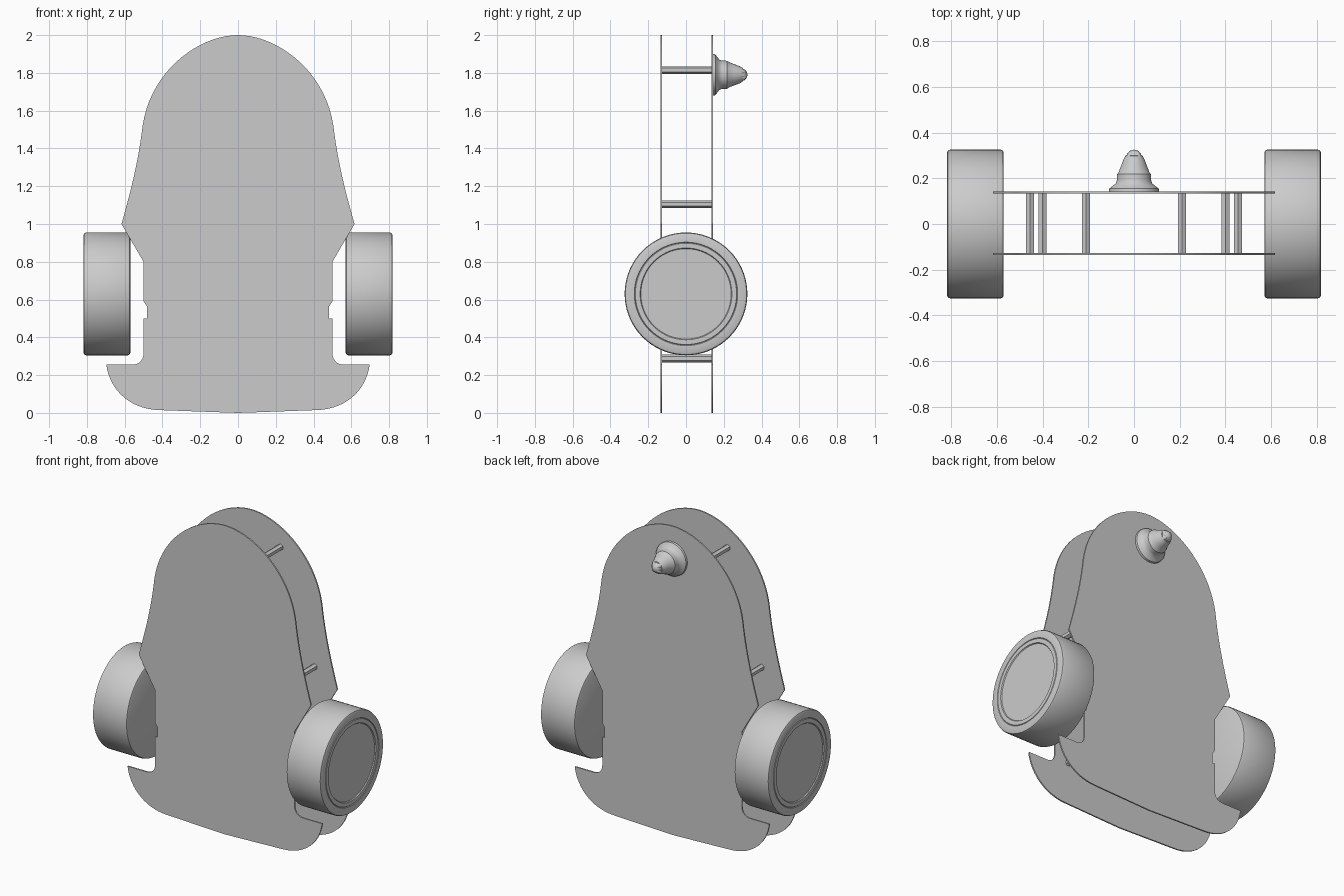
import bpy, bmesh, math
from mathutils import Vector, Matrix
from mathutils.geometry import interpolate_bezier

cube = bpy.data.objects.get("Cube")
if cube:
    bpy.data.objects.remove(cube, do_unlink=True)

grey = bpy.data.materials.new("plain_grey")
grey.use_nodes = True
grey.diffuse_color = (0.6, 0.6, 0.6, 1)
grey.node_tree.nodes["Principled BSDF"].inputs["Base Color"].default_value = (0.6, 0.6, 0.6, 1)


def finish(name, bm, smooth=True):
    bmesh.ops.recalc_face_normals(bm, faces=bm.faces)
    mesh = bpy.data.meshes.new(name)
    bm.to_mesh(mesh)
    bm.free()
    obj = bpy.data.objects.new(name, mesh)
    bpy.context.collection.objects.link(obj)
    mesh.materials.append(grey)
    if smooth:
        bpy.ops.object.select_all(action='DESELECT')
        obj.select_set(True)
        bpy.context.view_layer.objects.active = obj
        bpy.ops.object.shade_smooth_by_angle(angle=math.radians(35))
    return obj


def bezier(a, b, c, d, n=20):
    pts = interpolate_bezier(*[Vector((x, z, 0)) for x, z in (a, b, c, d)], n)
    return [(p.x, p.y) for p in pts]


def lathe(name, profile, axis, location, segments):
    """Spin (distance along axis, radius) points around the given axis."""
    bm = bmesh.new()
    verts = [bm.verts.new((r, 0, h)) for h, r in profile]
    for a, b in zip(verts, verts[1:]):
        bm.edges.new((a, b))
    bmesh.ops.spin(bm, geom=bm.verts[:] + bm.edges[:], cent=(0, 0, 0), axis=(0, 0, 1),
                   angle=math.tau, steps=segments, use_duplicate=False)
    bmesh.ops.remove_doubles(bm, verts=bm.verts, dist=0.0005)
    turn = Vector((0, 0, 1)).rotation_difference(Vector(axis)).to_matrix().to_4x4()
    bm.transform(Matrix.Translation(location) @ turn)
    return finish(name, bm)


# Half outline of the body plates, from the top down to the bottom centre
half = bezier((0, 2), (0.2, 2), (0.46, 1.82), (0.505, 1.52))
half += bezier((0.505, 1.52), (0.525, 1.35), (0.56, 1.2), (0.617, 1.0), 12)[1:]
half += [(0.5, 0.8), (0.5, 0.59), (0.483, 0.565), (0.483, 0.5), (0.5, 0.5)]
half += bezier((0.5, 0.315), (0.5, 0.28), (0.525, 0.255), (0.56, 0.255), 8)
half += bezier((0.697, 0.255), (0.68, 0.12), (0.57, 0.02), (0.42, 0.015), 16)
half += [(0.2, 0.007), (0, 0)]
outline = half + [(-x, z) for x, z in half[-2:0:-1]]

# Two flat plates
THICK = 0.009
FRONT, BACK = -0.135, 0.134
for name, y in (("front_plate", FRONT), ("back_plate", BACK)):
    bm = bmesh.new()
    face = bm.faces.new([bm.verts.new((x, y, z)) for x, z in outline])
    grown = bmesh.ops.extrude_face_region(bm, geom=[face], use_keep_orig=True)
    moved = [v for v in grown["geom"] if isinstance(v, bmesh.types.BMVert)]
    bmesh.ops.translate(bm, verts=moved, vec=(0, THICK, 0))
    finish(name, bm, smooth=False)

# Hexagonal spacers between the plates
for level, x, z in (("upper", 0.21, 1.815), ("middle", 0.455, 1.105), ("lower", 0.4, 0.288)):
    for side, s in (("left", 1), ("right", -1)):
        bm = bmesh.new()
        bmesh.ops.create_cone(bm, cap_ends=True, segments=6, radius1=0.02, radius2=0.02,
                              depth=BACK - FRONT - THICK)
        bm.transform(Matrix.Translation((s * x, (FRONT + THICK + BACK) / 2, z))
                     @ Matrix.Rotation(math.pi / 2, 4, 'X'))
        finish(f"{level}_{side}_spacer", bm, smooth=False)

# Wheels: rounded tyre with a shallow groove and a recessed hub disc
wheel = [(0, 0), (0, 0.312), (0.004, 0.321), (0.013, 0.325), (0.235, 0.325),
         (0.244, 0.321), (0.248, 0.312), (0.248, 0.274), (0.244, 0.271),
         (0.248, 0.268), (0.248, 0.243), (0.242, 0.239), (0.242, 0)]
for side, s in (("left", 1), ("right", -1)):
    lathe(f"{side}_wheel", wheel, (s, 0, 0), (s * 0.57, 0, 0.63), 72)

# Ball caster on the back plate
CASTER = (0, BACK + THICK, 1.79)
caster = [(0, 0), (0, 0.11), (0.012, 0.108), (0.022, 0.095), (0.034, 0.08), (0.048, 0.075),
          (0.075, 0.074), (0.082, 0.068), (0.11, 0.057), (0.14, 0.046), (0.155, 0.038),
          (0.158, 0.028), (0.158, 0)]
lathe("caster_housing", caster, (0, 1, 0), CASTER, 40)

bm = bmesh.new()
bmesh.ops.create_uvsphere(bm, u_segments=24, v_segments=14, radius=0.034)
bm.transform(Matrix.Translation((0, 0.291, 1.79)))
finish("caster_ball", bm)

# Four claws holding the ball
for i in range(4):
    bm = bmesh.new()
    bmesh.ops.create_uvsphere(bm, u_segments=12, v_segments=8, radius=1)
    bm.transform(Matrix.Translation((0, 0.29, 1.79))
                 @ Matrix.Rotation(math.pi / 4 + i * math.pi / 2, 4, 'Y')
                 @ Matrix.Translation((0.03, 0, 0))
                 @ Matrix.Rotation(0.35, 4, 'Z')
                 @ Matrix.Diagonal((0.011, 0.032, 0.016, 1)))
    finish(f"caster_claw_{i + 1}", bm)
